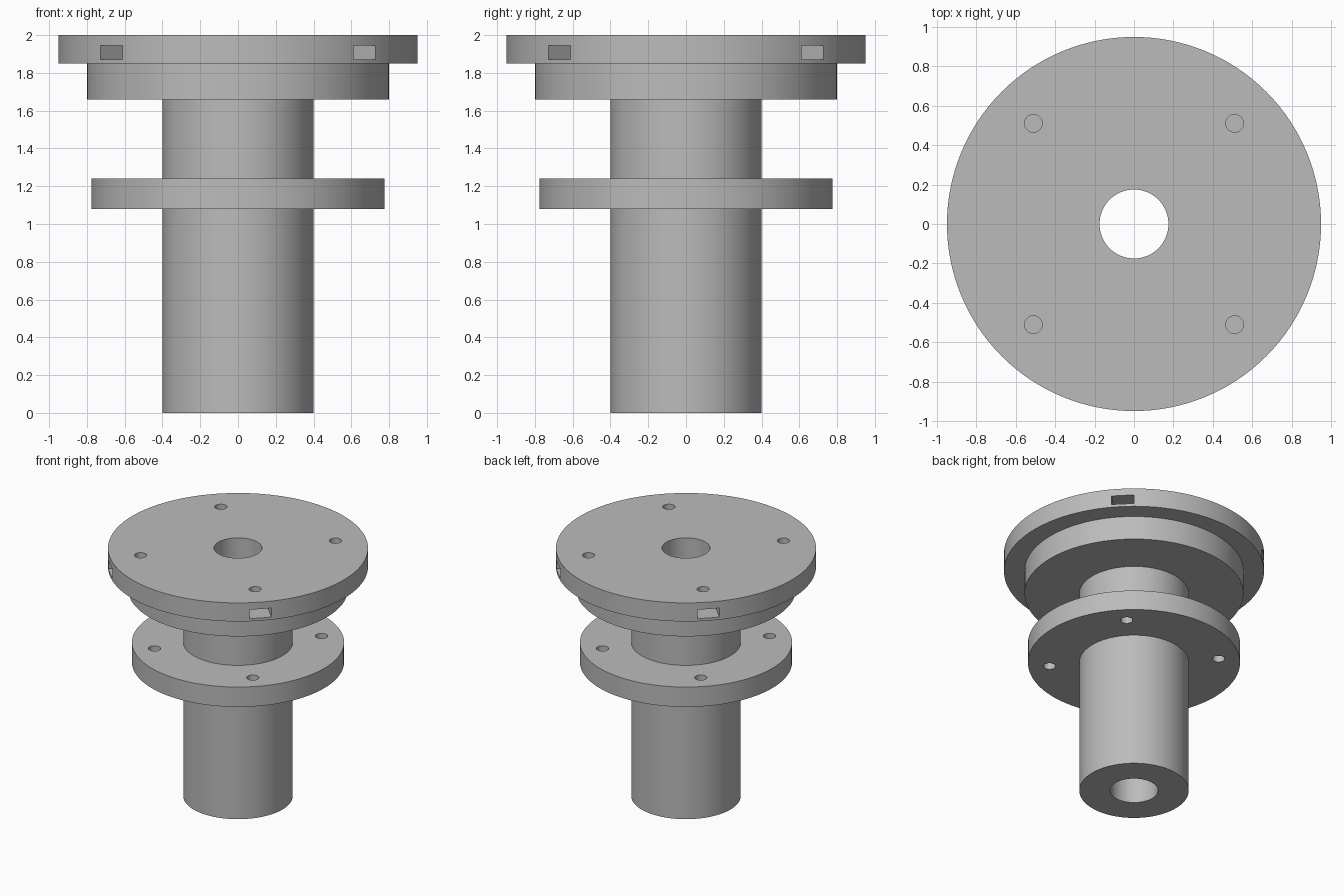
import bpy, bmesh, math
from mathutils import Matrix

if "Cube" in bpy.data.objects:
    bpy.data.objects.remove(bpy.data.objects["Cube"])

grey = bpy.data.materials.new("plain grey")
grey.use_nodes = True
grey.diffuse_color = (0.5, 0.5, 0.5, 1)
grey.node_tree.nodes["Principled BSDF"].inputs["Base Color"].default_value = (0.5, 0.5, 0.5, 1)


def new_object(name, bm):
    bmesh.ops.recalc_face_normals(bm, faces=bm.faces)
    mesh = bpy.data.meshes.new(name)
    bm.to_mesh(mesh)
    bm.free()
    mesh.materials.append(grey)
    obj = bpy.data.objects.new(name, mesh)
    bpy.context.collection.objects.link(obj)
    return obj


def lathe(name, profile, steps=128):
    """Revolve a closed (radius, height) outline about the z axis."""
    bm = bmesh.new()
    verts = [bm.verts.new((r, 0, z)) for r, z in profile]
    edges = [bm.edges.new((a, b)) for a, b in zip(verts, verts[1:] + verts[:1])]
    bmesh.ops.spin(bm, geom=verts + edges, cent=(0, 0, 0), axis=(0, 0, 1),
                   angle=math.tau, steps=steps, use_merge=True)
    bmesh.ops.remove_doubles(bm, verts=bm.verts, dist=1e-5)
    return new_object(name, bm)


def cut(target, cutter):
    mod = target.modifiers.new("cut", "BOOLEAN")
    mod.operation = "DIFFERENCE"
    mod.solver = "EXACT"
    mod.object = cutter
    bpy.context.view_layer.objects.active = target
    bpy.ops.object.modifier_apply(modifier=mod.name)
    bpy.data.objects.remove(cutter)


def drill(target, angle, radius, z0, z1, size=0.045):
    """Vertical round hole at a polar position."""
    bm = bmesh.new()
    place = Matrix.Rotation(angle, 4, "Z") @ Matrix.Translation((radius, 0, (z0 + z1) / 2))
    bmesh.ops.create_cone(bm, cap_ends=True, segments=32, radius1=size,
                          radius2=size, depth=z1 - z0, matrix=place)
    cut(target, new_object("hole_cutter", bm))


def slot(target, angle, r0, r1, z0, z1, width):
    """Rectangular pocket running in from the rim."""
    bm = bmesh.new()
    place = (Matrix.Rotation(angle, 4, "Z")
             @ Matrix.Translation(((r0 + r1) / 2, 0, (z0 + z1) / 2))
             @ Matrix.Diagonal((r1 - r0, width, z1 - z0, 1)))
    bmesh.ops.create_cube(bm, size=1, matrix=place)
    cut(target, new_object("slot_cutter", bm))


# Bored shaft with lower flange, stepped hub and top plate
bore, shaft, flange, hub, plate = 0.175, 0.4, 0.775, 0.8, 0.95
body = lathe("flanged_shaft", [
    (bore, 0), (shaft, 0),
    (shaft, 1.08), (flange, 1.08), (flange, 1.24), (shaft, 1.24),
    (shaft, 1.66), (hub, 1.66), (hub, 1.85),
    (plate, 1.85), (plate, 2), (bore, 2)])

# Bolt holes and nut slots on the four diagonals
for i in range(4):
    angle = math.radians(45 + 90 * i)
    slot(body, angle, 0.64, 1.1, 1.872, 1.944, 0.163)
    drill(body, angle, 0.723, 1.9, 2.1)
    drill(body, angle, 0.62, 1.0, 1.3)

# Smooth round walls, crisp rims
bpy.ops.object.select_all(action="DESELECT")
body.select_set(True)
bpy.context.view_layer.objects.active = body
bpy.ops.object.shade_smooth_by_angle(angle=math.radians(30))
